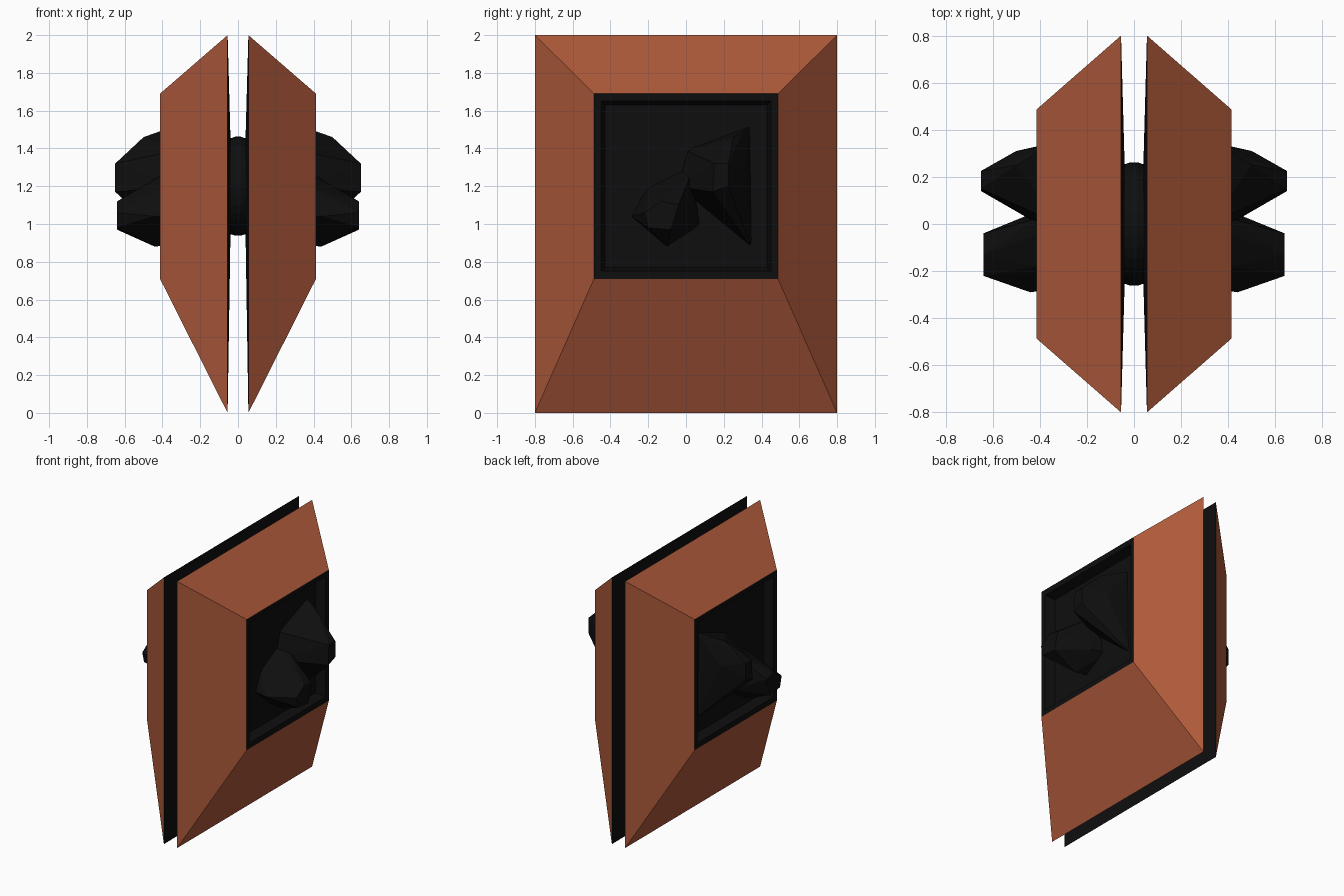
import bpy, bmesh, math

if "Cube" in bpy.data.objects:
    bpy.data.objects.remove(bpy.data.objects["Cube"])


def material(name, rgb):
    m = bpy.data.materials.new(name)
    m.diffuse_color = (*rgb, 1)
    m.use_nodes = True
    m.node_tree.nodes["Principled BSDF"].inputs["Base Color"].default_value = m.diffuse_color
    return m


copper = material("copper", (0.43, 0.103, 0.044))
black = material("black", (0.0045, 0.0045, 0.0045))


def finish(name, bm, mat, mirror=True):
    bmesh.ops.recalc_face_normals(bm, faces=bm.faces)
    me = bpy.data.meshes.new(name)
    bm.to_mesh(me)
    bm.free()
    me.materials.append(mat)
    ob = bpy.data.objects.new(name, me)
    bpy.context.collection.objects.link(ob)
    if mirror:
        ob.modifiers.new("Mirror", 'MIRROR').use_mirror_merge = False
    return ob


def loft(name, rings, mat, cap_start=False, cap_end=False):
    """Rectangular rings (x, half width, bottom z, top z) bridged in order."""
    bm = bmesh.new()
    loops = [[bm.verts.new((x, y, z)) for y, z in
              ((-w, lo), (w, lo), (w, hi), (-w, hi))] for x, w, lo, hi in rings]
    for a, b in zip(loops, loops[1:]):
        for i in range(4):
            j = (i + 1) % 4
            bm.faces.new((a[i], a[j], b[j], b[i]))
    if cap_start:
        bm.faces.new(loops[0])
    if cap_end:
        bm.faces.new(loops[-1])
    return finish(name, bm, mat)


def rock(name, points):
    bm = bmesh.new()
    for p in points:
        bm.verts.new(p)
    res = bmesh.ops.convex_hull(bm, input=bm.verts)
    junk = [v for v in res["geom_interior"] if isinstance(v, bmesh.types.BMVert)]
    bmesh.ops.delete(bm, geom=junk, context='VERTS')
    return finish(name, bm, black)


# Sloping copper shells
loft("outer_shell", [(0.055, 0.8, 0, 2), (0.413, 0.487, 0.71, 1.69)], copper)

# Black backing that bulges slightly toward the middle
loft("inner_backing", [(0.055, 0.8, 0, 2), (0.04, 0.26, 0.94, 1.46)],
     black, cap_end=True)

# Black square frame with a recessed floor
loft("recessed_frame", [(0.413, 0.487, 0.71, 1.69), (0.412, 0.48, 0.72, 1.68),
                        (0.41, 0.45, 0.75, 1.65), (0.34, 0.43, 0.77, 1.63)],
     black, cap_end=True)

# Faceted rocks in each recess
rock("upper_rock", [
    (0.65, 0.14, 1.17), (0.65, 0.225, 1.2), (0.65, 0.225, 1.32),
    (0.65, 0.15, 1.32), (0.5, 0.25, 1.46), (0.5, 0.31, 1.3),
    (0.415, 0.3, 1.49), (0.32, 0.34, 1.52), (0.32, 0.35, 0.87),
    (0.32, 0.0, 1.39), (0.32, -0.05, 1.2)])
rock("lower_rock", [
    (0.64, -0.04, 1.1), (0.64, -0.13, 1.12), (0.64, -0.22, 1.06),
    (0.64, -0.2, 0.98), (0.64, -0.08, 0.97), (0.44, -0.29, 1.04),
    (0.44, -0.1, 0.88), (0.42, 0.05, 1.0), (0.42, 0.02, 1.25),
    (0.42, -0.18, 1.18), (0.3, -0.27, 1.05), (0.3, -0.1, 0.9),
    (0.3, 0.08, 1.0), (0.3, 0.0, 1.3), (0.3, -0.2, 1.2)])

# Round hub joining the two halves
bm = bmesh.new()
n = 32
profile = [(-0.06, 0.25), (-0.035, 0.255), (-0.015, 0.262),
           (0.015, 0.262), (0.035, 0.255), (0.06, 0.25)]
loops = [[bm.verts.new((x, r * math.cos(2 * math.pi * i / n),
                        1.2 + r * math.sin(2 * math.pi * i / n)))
          for i in range(n)] for x, r in profile]
for a, b in zip(loops, loops[1:]):
    for i in range(n):
        j = (i + 1) % n
        bm.faces.new((a[i], a[j], b[j], b[i]))
bm.faces.new(loops[0])
bm.faces.new(loops[-1])
finish("centre_hub", bm, black, mirror=False)
